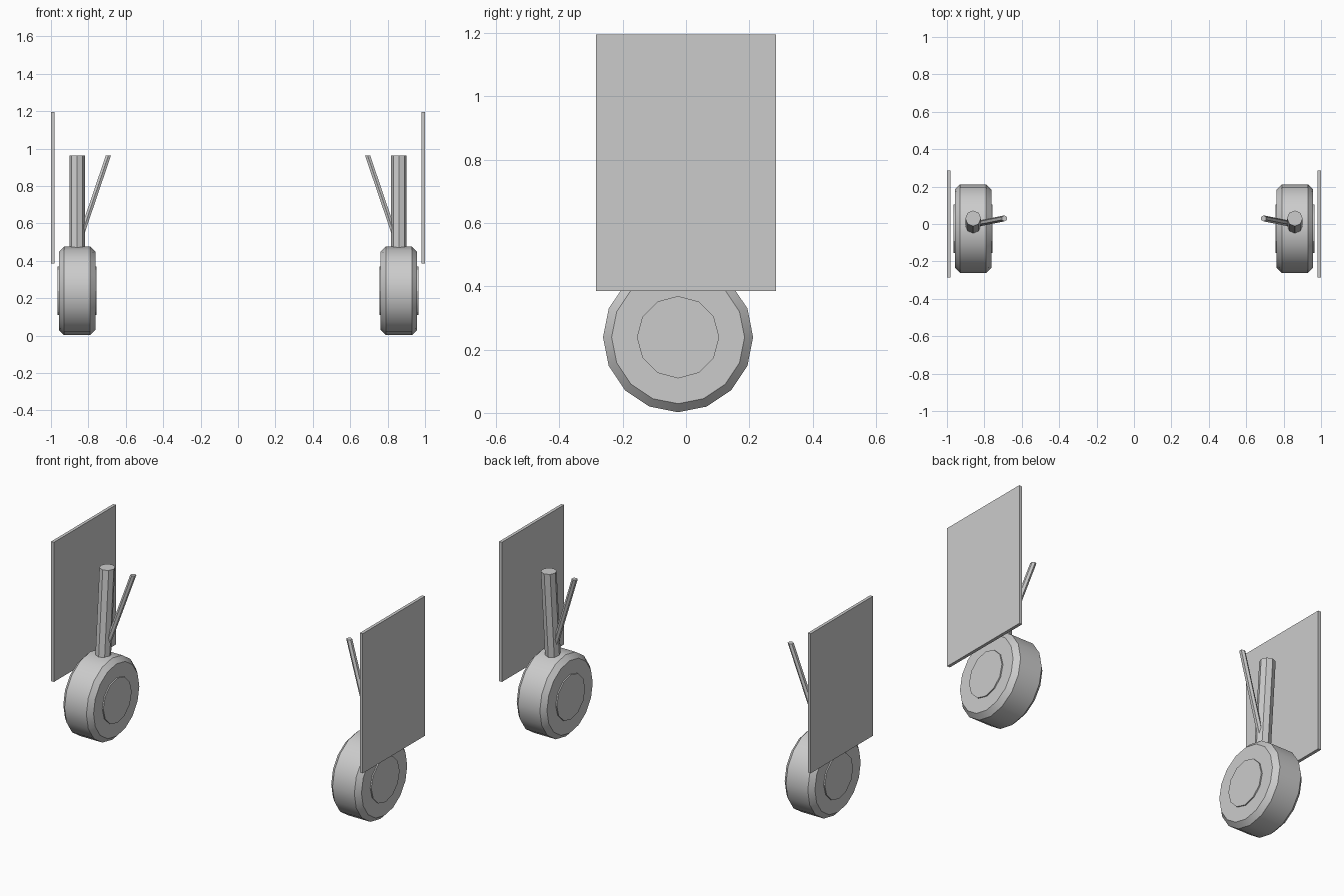
import bpy, bmesh, math
from mathutils import Vector

if "Cube" in bpy.data.objects:
    bpy.data.objects.remove(bpy.data.objects["Cube"])

grey = bpy.data.materials.new("light grey")
grey.diffuse_color = (0.6, 0.6, 0.6, 1)
grey.use_nodes = True
grey.node_tree.nodes["Principled BSDF"].inputs["Base Color"].default_value = grey.diffuse_color


def finish(name, bm):
    """Turn the bmesh into a grey object mirrored to the other side."""
    bmesh.ops.recalc_face_normals(bm, faces=bm.faces)
    mesh = bpy.data.meshes.new(name)
    bm.to_mesh(mesh)
    bm.free()
    mesh.materials.append(grey)
    ob = bpy.data.objects.new(name, mesh)
    bpy.context.collection.objects.link(ob)
    bpy.ops.object.select_all(action='DESELECT')
    ob.select_set(True)
    bpy.context.view_layer.objects.active = ob
    bpy.ops.object.shade_smooth_by_angle(angle=math.radians(30))
    mirror = ob.modifiers.new("Mirror", 'MIRROR')
    mirror.use_mirror_merge = False
    return ob


def lathe_x(name, centre, profile, sides):
    """Revolve (x offset, radius) points about an axis along x, with capped ends."""
    bm = bmesh.new()
    rings = []
    for dx, r in profile:
        rings.append([bm.verts.new(centre + Vector((
            dx, r * math.sin(i * math.tau / sides), r * math.cos(i * math.tau / sides))))
            for i in range(sides)])
    for a, b in zip(rings, rings[1:]):
        for i in range(sides):
            j = (i + 1) % sides
            bm.faces.new((a[i], a[j], b[j], b[i]))
    bm.faces.new(rings[0])
    bm.faces.new(rings[-1])
    return finish(name, bm)


def rod(name, start, end, radius, sides):
    """Straight bar with horizontal ends between two points."""
    bm = bmesh.new()
    ends = [[bm.verts.new(p + radius * Vector((
        math.sin(i * math.tau / sides), math.cos(i * math.tau / sides), 0)))
        for i in range(sides)] for p in (start, end)]
    for i in range(sides):
        j = (i + 1) % sides
        bm.faces.new((ends[0][i], ends[0][j], ends[1][j], ends[1][i]))
    bm.faces.new(ends[0])
    bm.faces.new(ends[1])
    return finish(name, bm)


axle = Vector((0.86, -0.025, 0.239))

# Tyre with chamfered shoulders, and hub showing on both sides
lathe_x("wheel", axle, [(-0.097, 0.21), (-0.07, 0.237), (0.07, 0.237), (0.097, 0.21)], 16)
lathe_x("wheel_hub", axle, [(-0.104, 0.13), (0.104, 0.13)], 12)

# Main leg leaning slightly backward, and thin side brace
rod("leg_strut", axle, Vector((0.86, 0.03, 0.963)), 0.042, 8)
rod("side_brace", Vector((0.86, -0.003, 0.47)), Vector((0.693, 0.03, 0.963)), 0.016, 6)

# Flat gear door outside the wheel
bm = bmesh.new()
bmesh.ops.create_cube(bm, size=1)
for v in bm.verts:
    v.co = Vector((0.991 + v.co.x * 0.018, v.co.y * 0.57, 0.79 + v.co.z * 0.81))
finish("gear_door", bm)
